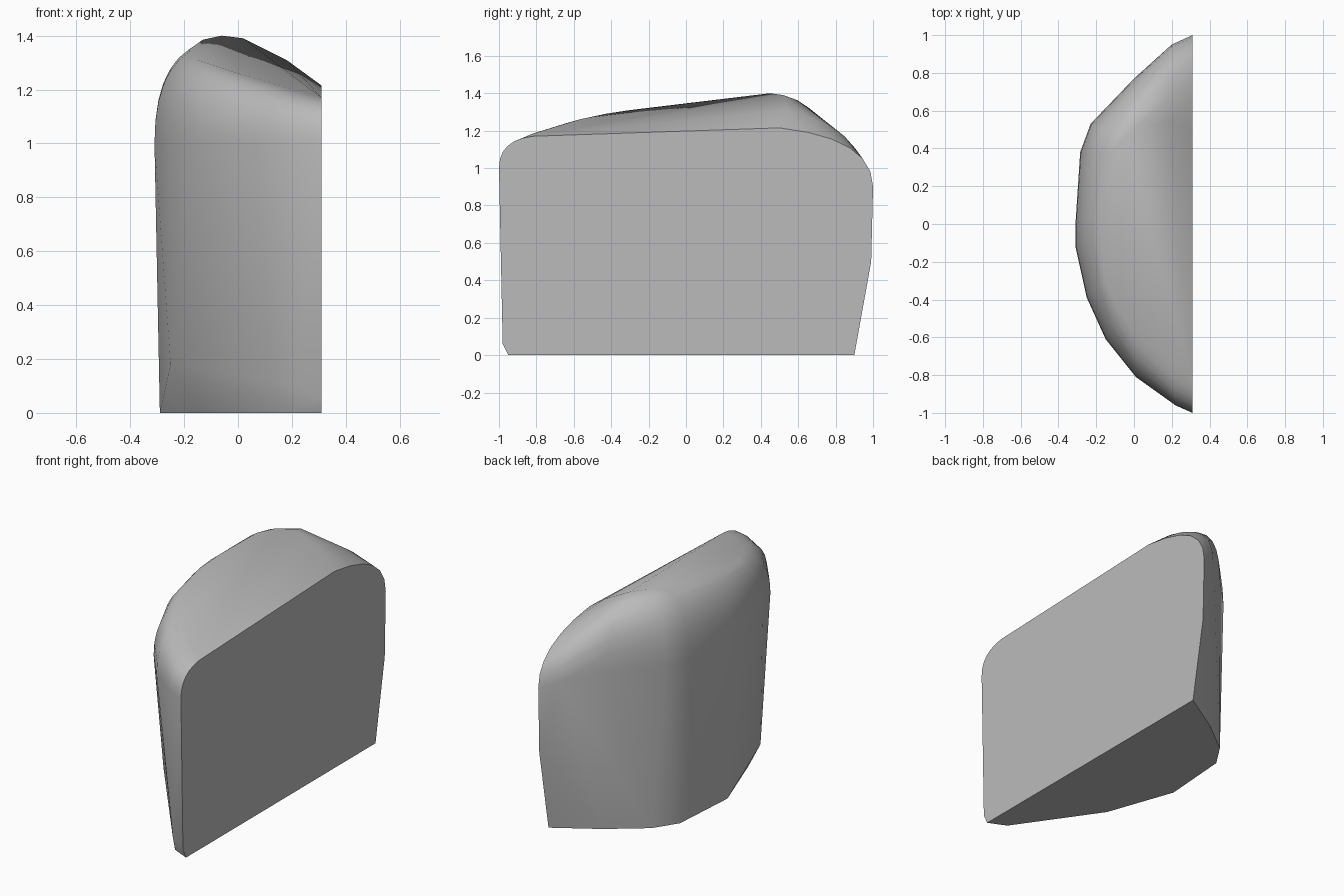
import bpy, bmesh, math
from mathutils import Vector

cube = bpy.data.objects.get("Cube")
if cube:
    bpy.data.objects.remove(cube)

# Stone colour
stone = bpy.data.materials.new("stone grey")
stone.use_nodes = True
grey = (0.5, 0.5, 0.5, 1)
stone.diffuse_color = grey
stone.node_tree.nodes["Principled BSDF"].inputs["Base Color"].default_value = grey

# Shoulder of the boulder: wall point, crown point, drop of the rounding
shoulder = [
    ((.31, -1, 1), (.31, -.82, 1.17), .02),
    ((.22, -.96, 1), (.2, -.75, 1.2), .03),
    ((.01, -.81, 1), (0, -.57, 1.26), .05),
    ((-.15, -.61, 1), (-.09, -.43, 1.29), .06),
    ((-.25, -.39, 1), (-.15, -.3, 1.31), .07),
    ((-.31, -.12, 1), (-.18, -.03, 1.34), .08),
    ((-.31, 0, 1), (-.18, .07, 1.35), .08),
    ((-.285, .38, 1), (-.13, .37, 1.385), .08),
    ((-.23, .53, 1), (-.06, .45, 1.4), .06),
    ((0, .77, 1), (.02, .52, 1.39), .06),
    ((.2, .95, .95), (.18, .54, 1.31), .1),
    ((.31, 1, .9), (.31, .5, 1.215), .055),
]
# Underside outline and the low edges just above it
base = [(.31, -.95), (.2, -.9), (-.14, -.41), (-.29, .01), (-.26, .43),
        (-.165, .575), (.05, .74), (.31, .9)]
low_edge = [(.31, -.98, .06), (.22, -.95, .1), (-.25, -.37, .18), (.31, .99, .5)]


def rounded(wall, crown, drop, steps=6):
    """Points along a curve rolling from the wall over to the crown."""
    a, c = Vector(wall), Vector(crown)
    b = Vector((a.x, a.y, c.z - drop))
    for i in range(steps + 1):
        t = i / steps
        yield a * (1 - t) ** 2 + b * 2 * t * (1 - t) + c * t * t


# Boulder half: skin wrapped round the contour points
bm = bmesh.new()
for row in shoulder:
    for p in rounded(*row):
        bm.verts.new(p)
for x, y in base:
    bm.verts.new((x, y, 0))
for p in low_edge:
    bm.verts.new(p)
hull = bmesh.ops.convex_hull(bm, input=bm.verts[:])
loose = {g for g in hull["geom_interior"] + hull["geom_unused"]
         if isinstance(g, bmesh.types.BMVert)}
bmesh.ops.delete(bm, geom=list(loose), context="VERTS")
bmesh.ops.dissolve_limit(bm, angle_limit=math.radians(1),
                         verts=bm.verts[:], edges=bm.edges[:])
bmesh.ops.recalc_face_normals(bm, faces=bm.faces[:])

mesh = bpy.data.meshes.new("half_boulder")
bm.to_mesh(mesh)
bm.free()
mesh.materials.append(stone)
boulder = bpy.data.objects.new("half_boulder", mesh)
bpy.context.collection.objects.link(boulder)
bpy.ops.object.select_all(action="DESELECT")
boulder.select_set(True)
bpy.context.view_layer.objects.active = boulder
bpy.ops.object.shade_smooth_by_angle(angle=math.radians(35))
